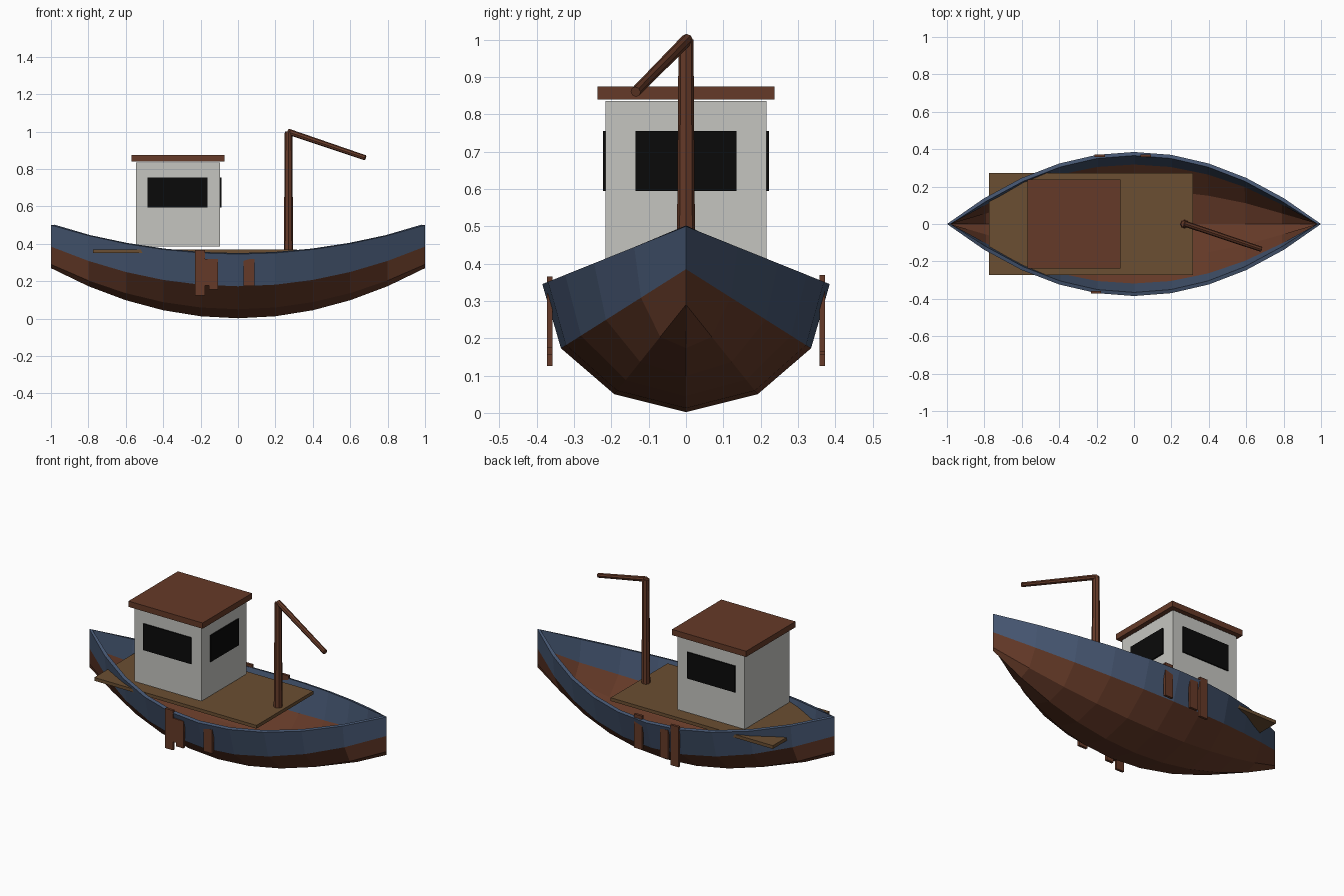
import bpy, bmesh
from mathutils import Vector

cube = bpy.data.objects.get("Cube")
if cube:
    bpy.data.objects.remove(cube, do_unlink=True)


def material(name, r, g, b):
    m = bpy.data.materials.new(name)
    m.use_nodes = True
    m.diffuse_color = (r, g, b, 1)
    bsdf = next(n for n in m.node_tree.nodes if n.type == 'BSDF_PRINCIPLED')
    bsdf.inputs["Base Color"].default_value = (r, g, b, 1)
    bsdf.inputs["Roughness"].default_value = 0.8
    return m


BLUE = material("slate blue paint", 0.06, 0.093, 0.165)
BROWN = material("red brown wood", 0.13, 0.042, 0.021)
TAN = material("deck wood", 0.145, 0.077, 0.032)
GREY = material("cabin grey", 0.56, 0.56, 0.53)
BLACK = material("dark glass", 0.003, 0.003, 0.003)


def finish(name, bm, *mats):
    mesh = bpy.data.meshes.new(name)
    bm.to_mesh(mesh)
    bm.free()
    for m in mats:
        mesh.materials.append(m)
    obj = bpy.data.objects.new(name, mesh)
    bpy.context.collection.objects.link(obj)
    return obj


def box(name, mat, xs, ys, zs):
    bm = bmesh.new()
    bmesh.ops.create_cube(bm, size=1)
    for v in bm.verts:
        v.co = [r[0] + (c + 0.5) * (r[1] - r[0]) for c, r in zip(v.co, (xs, ys, zs))]
    return finish(name, bm, mat)


def pole(name, start, end, r1, r2, sides=8):
    a, b = Vector(start), Vector(end)
    bm = bmesh.new()
    bmesh.ops.create_cone(bm, cap_ends=True, segments=sides, radius1=r1, radius2=r2,
                          depth=(b - a).length)
    turn = (b - a).to_track_quat('Z', 'Y')
    for v in bm.verts:
        v.co = turn @ v.co + (a + b) / 2
    return finish(name, bm, BROWN)


# Hull: parabolic sections lofted from end to end
# each row: half width amidships, height amidships, height at the stems
half = [(0.385, 0.345, 0.5), (0.335, 0.173, 0.385), (0.192, 0.05, 0.29)]
section = half + [(0, 0.002, 0.27)] + [(-w, a, b) for w, a, b in reversed(half)]
bm = bmesh.new()
rows = []
for i in range(11):
    x = -1 + i / 5
    t = x * x
    rows.append([bm.verts.new((x, w * (1 - t), a + (b - a) * t)) for w, a, b in section])
for r, s in zip(rows, rows[1:]):
    for j in range(len(section) - 1):
        f = bm.faces.new((r[j], r[j + 1], s[j + 1], s[j]))
        f.material_index = 0 if j in (0, len(section) - 2) else 1
bmesh.ops.remove_doubles(bm, verts=bm.verts[:], dist=0.0005)
bm.normal_update()
# outward means the keel faces look down
if sum(f.normal.z * f.calc_area() for f in bm.faces) > 0:
    bmesh.ops.reverse_faces(bm, faces=bm.faces[:])
hull = finish("hull", bm, BLUE, BROWN)
shell = hull.modifiers.new("planking", 'SOLIDIFY')
shell.thickness = 0.02
shell.offset = -1

# Deck and cabin
box("deck", TAN, (-0.775, 0.315), (-0.273, 0.273), (0.35, 0.37))
box("cabin", GREY, (-0.545, -0.095), (-0.215, 0.215), (0.385, 0.835))
box("cabin_roof", BROWN, (-0.57, -0.072), (-0.237, 0.237), (0.84, 0.875))

# Windows on three sides
pane = (0.595, 0.755)
box("bow_window", BLACK, (-0.095, -0.087), (-0.135, 0.135), pane)
box("front_window", BLACK, (-0.483, -0.162), (-0.222, -0.214), pane)
box("back_window", BLACK, (-0.483, -0.162), (0.214, 0.222), pane)

# Mast and boom
pole("mast", (0.27, 0, 0.36), (0.27, 0, 1.0), 0.025, 0.02)
pole("boom", (0.268, 0.003, 1.0), (0.68, -0.135, 0.86), 0.016, 0.014)

# Fender planks hung through the gunwale: x range, z range
planks = {
    -1: [((-0.23, -0.176), (0.125, 0.366)), ((-0.176, -0.155), (0.176, 0.32)),
         ((-0.155, -0.107), (0.155, 0.32)), ((0.03, 0.087), (0.175, 0.32))],
    1: [((-0.21, -0.155), (0.125, 0.37)), ((-0.14, -0.085), (0.155, 0.33)),
        ((0.035, 0.09), (0.165, 0.37))],
}
for side, items in planks.items():
    label = "back" if side > 0 else "front"
    for n, (xs, zs) in enumerate(items, 1):
        box(f"{label}_fender_plank_{n}", BROWN, xs,
            sorted((side * 0.357, side * 0.372)), zs)
